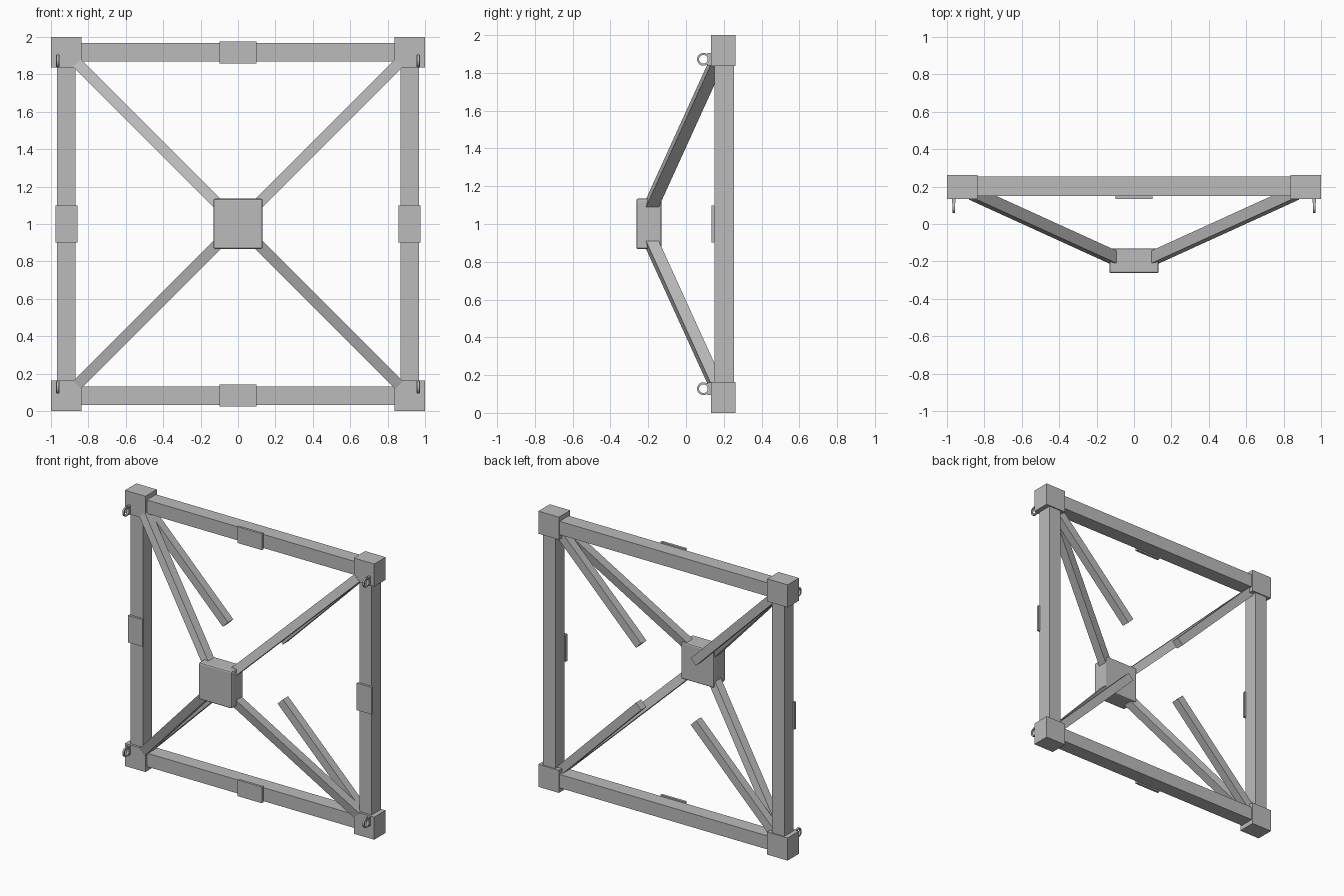
import bpy, bmesh, math
from mathutils import Vector, Matrix

if "Cube" in bpy.data.objects:
    bpy.data.objects.remove(bpy.data.objects["Cube"])

grey = bpy.data.materials.new("matte_grey")
grey.diffuse_color = (0.5, 0.5, 0.5, 1)
grey.use_nodes = True
grey.node_tree.nodes["Principled BSDF"].inputs["Base Color"].default_value = grey.diffuse_color


def finish(name, bm):
    bmesh.ops.recalc_face_normals(bm, faces=bm.faces[:])
    me = bpy.data.meshes.new(name)
    bm.to_mesh(me)
    bm.free()
    me.materials.append(grey)
    ob = bpy.data.objects.new(name, me)
    bpy.context.collection.objects.link(ob)
    return ob


def box(name, lo, hi):
    lo, hi = Vector(lo), Vector(hi)
    bm = bmesh.new()
    bmesh.ops.create_cube(bm, size=1, matrix=Matrix.Translation((lo + hi) / 2)
                          @ Matrix.Diagonal((hi - lo).to_4d()))
    return finish(name, bm)


def strut(name, a, b, width, depth):
    """Rectangular bar from a to b, its width lying in the frame plane."""
    a, b = Vector(a), Vector(b)
    d = (b - a).normalized()
    w = d.cross(Vector((0, 1, 0))).normalized()
    n = d.cross(w)
    rot = Matrix((w, n, d)).transposed().to_4x4()
    bm = bmesh.new()
    bmesh.ops.create_cube(bm, size=1, matrix=Matrix.Translation((a + b) / 2) @ rot
                          @ Matrix.Diagonal((width, depth, (b - a).length, 1)))
    return finish(name, bm)


def eyelet(name, x, y, z, r_out, r_in, thick, steps=20):
    """Flat ring standing in the yz plane."""
    bm = bmesh.new()
    rings = []
    for i in range(steps):
        t = 2 * math.pi * i / steps
        c, s = math.cos(t), math.sin(t)
        rings.append([bm.verts.new((x + e * thick / 2, y + r * c, z + r * s))
                      for r, e in ((r_out, -1), (r_out, 1), (r_in, 1), (r_in, -1))])
    for i, p in enumerate(rings):
        q = rings[(i + 1) % steps]
        for k in range(4):
            m = (k + 1) % 4
            bm.faces.new((p[k], p[m], q[m], q[k]))
    return finish(name, bm)


C = 0.918      # centre line of the frame beams
for s, side in ((-1, "low"), (1, "high")):
    # frame beams
    z = 1 + s * C
    box(f"horizontal_beam_{side}", (-0.85, 0.15, z - 0.049), (0.85, 0.255, z + 0.049))
    x = s * C
    box(f"vertical_beam_{side}", (x - 0.049, 0.15, 0.15), (x + 0.049, 0.255, 1.85))
    # thin plates at the middle of each beam
    box(f"horizontal_plate_{side}", (-0.098, 0.134, z - 0.059), (0.098, 0.152, z + 0.059))
    box(f"vertical_plate_{side}", (x - 0.059, 0.134, 0.902), (x + 0.059, 0.152, 1.098))

for sx in (-1, 1):
    for sz in (-1, 1):
        tag = ("left" if sx < 0 else "right") + ("_bottom" if sz < 0 else "_top")
        # corner block
        cx, cz = sx * C, 1 + sz * C
        box(f"corner_block_{tag}", (cx - 0.082, 0.133, cz - 0.082),
            (cx + 0.082, 0.263, cz + 0.082))
        # slanted strut to the hub, and free strut in the frame plane
        strut(f"hub_strut_{tag}", (sx * 0.08, -0.192, 1 + sz * 0.08),
              (sx * 0.855, 0.161, 1 + sz * 0.855), 0.06, 0.064)
        strut(f"inner_strut_{tag}", (sx * 0.22, 0.2, 1 + sz * 0.22),
              (sx * 0.87, 0.2, 1 + sz * 0.87), 0.06, 0.06)
        # hanging eyelet with its foot
        ex, ez = sx * 0.963, 1 + sz * 0.872
        eyelet(f"eyelet_{tag}", ex, 0.092, ez, 0.034, 0.023, 0.013)
        box(f"eyelet_foot_{tag}", (ex - 0.009, 0.113, ez - 0.032),
            (ex + 0.009, 0.14, ez + 0.032))

# central hub with softened edges
hub = box("hub", (-0.132, -0.263, 0.867), (0.132, -0.13, 1.135))
bev = hub.modifiers.new("edge_bevel", "BEVEL")
bev.width = 0.01
bev.segments = 2
